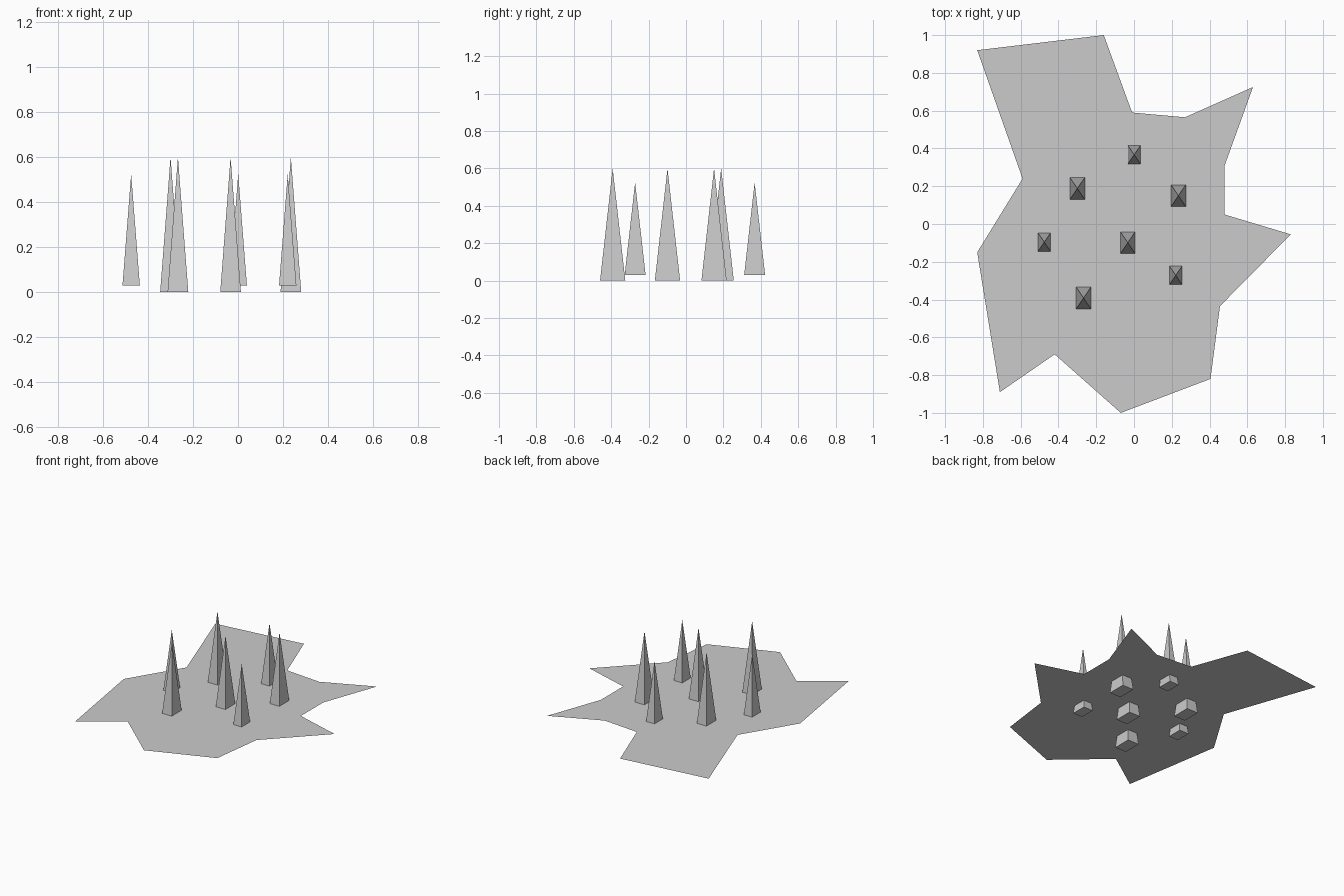
import bpy
import bmesh
from math import radians
from mathutils import Matrix

cube = bpy.data.objects.get("Cube")
if cube:
    bpy.data.objects.remove(cube, do_unlink=True)

# One plain grey for everything
grey = bpy.data.materials.new("light grey")
grey.use_nodes = True
grey.diffuse_color = (0.6, 0.6, 0.6, 1)
grey.node_tree.nodes["Principled BSDF"].inputs["Base Color"].default_value = grey.diffuse_color


def add_object(name, bm):
    mesh = bpy.data.meshes.new(name)
    bm.to_mesh(mesh)
    bm.free()
    mesh.materials.append(grey)
    obj = bpy.data.objects.new(name, mesh)
    bpy.context.collection.objects.link(obj)
    return obj


# Flat jagged ground sheet, listed counter-clockwise
GROUND_Z = 0.087
outline = [
    (-0.83, 0.92), (-0.59, 0.24), (-0.83, -0.15), (-0.57, -0.4),
    (-0.71, -0.89), (-0.42, -0.69), (-0.07, -1), (0.095, -0.525),
    (0.405, -0.82), (0.455, -0.435), (0.83, -0.055), (0.48, 0.05),
    (0.48, 0.31), (0.63, 0.725), (0.27, 0.565), (-0.01, 0.59),
    (-0.16, 1), (-0.37, 0.52),
]
bm = bmesh.new()
bm.faces.new([bm.verts.new((x, y, GROUND_Z)) for x, y in outline])
bmesh.ops.triangulate(bm, faces=bm.faces[:])
bmesh.ops.recalc_face_normals(bm, faces=bm.faces[:])
if bm.faces[:][0].normal.z < 0:
    bmesh.ops.reverse_faces(bm, faces=bm.faces[:])
bmesh.ops.dissolve_limit(bm, angle_limit=radians(1), verts=bm.verts[:], edges=bm.edges[:])
add_object("ground_sheet", bm)


# Four-sided spike on a rectangular base that pokes below the sheet
def add_spike(name, x, y, bottom, top, width, depth):
    bm = bmesh.new()
    bmesh.ops.create_cone(bm, cap_ends=True, segments=4, radius1=0.5 ** 0.5,
                          radius2=0, depth=1,
                          matrix=Matrix.Rotation(radians(45), 4, "Z"))
    bmesh.ops.remove_doubles(bm, verts=bm.verts[:], dist=0.001)
    bmesh.ops.scale(bm, vec=(width, depth, top - bottom), verts=bm.verts[:])
    bmesh.ops.translate(bm, vec=(x, y, (top + bottom) / 2), verts=bm.verts[:])
    add_object(name, bm)


tall = [(-0.3, 0.188), (-0.267, -0.392), (-0.033, -0.099), (0.235, 0.15)]
short = [(0.001, 0.367), (-0.475, -0.096), (0.221, -0.272)]
for i, (x, y) in enumerate(tall, 1):
    add_spike(f"tall_spike_{i}", x, y, 0, 0.6, 0.092, 0.135)
for i, (x, y) in enumerate(short, 1):
    add_spike(f"short_spike_{i}", x, y, 0.03, 0.525, 0.077, 0.112)
